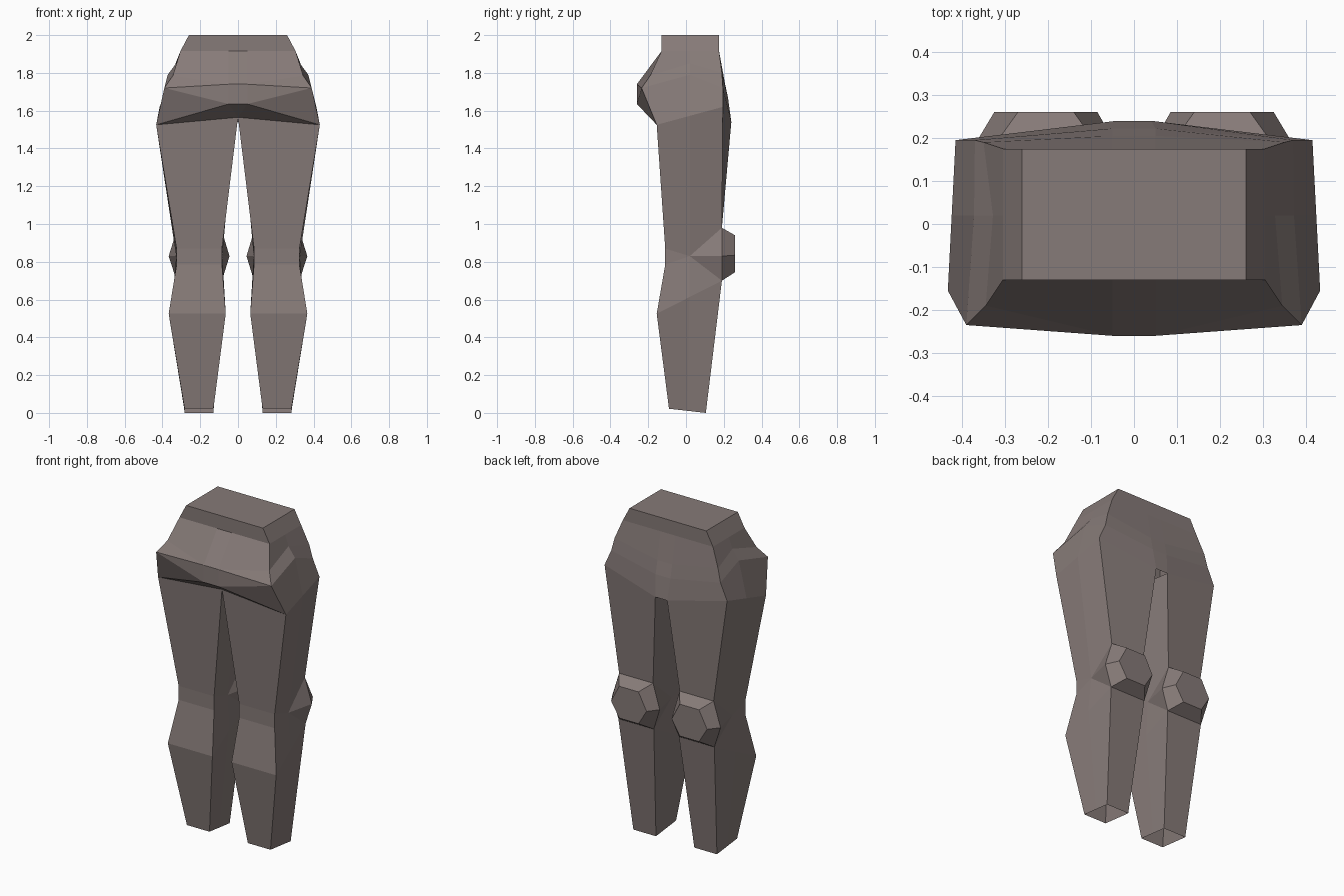
import bpy, bmesh
from mathutils import Vector

if "Cube" in bpy.data.objects:
    bpy.data.objects.remove(bpy.data.objects["Cube"])

cloth = bpy.data.materials.new("brown_grey")
cloth.diffuse_color = (.24, .197, .188, 1)
cloth.use_nodes = True
cloth.node_tree.nodes["Principled BSDF"].inputs["Base Color"].default_value = cloth.diffuse_color


def build(name, rings, cap_start=False, cap_end=False, skip=(), split=()):
    """Loft closed rings of points into a flat-shaded object.
    Quads listed in split are cut in two: +1 and -1 choose the diagonal."""
    bm = bmesh.new()
    vs = [[bm.verts.new(p) for p in r] for r in rings]
    n = len(rings[0])
    cuts = dict(split)
    for i in range(len(rings) - 1):
        for j in range(n):
            if (i, j) in skip:
                continue
            k = (j + 1) % n
            a, b, c, d = vs[i][j], vs[i][k], vs[i + 1][k], vs[i + 1][j]
            cut = cuts.get((i, j), 0)
            if cut > 0:
                faces = [(a, b, c), (a, c, d)]
            elif cut < 0:
                faces = [(a, b, d), (b, c, d)]
            else:
                faces = [(a, b, c, d)]
            for f in faces:
                bm.faces.new(f)
    if cap_start:
        bm.faces.new(vs[0])
    if cap_end:
        bm.faces.new(vs[-1])
    bmesh.ops.remove_doubles(bm, verts=bm.verts[:], dist=0.0005)
    bmesh.ops.recalc_face_normals(bm, faces=bm.faces[:])
    me = bpy.data.meshes.new(name)
    bm.to_mesh(me)
    bm.free()
    me.materials.append(cloth)
    ob = bpy.data.objects.new(name, me)
    bpy.context.collection.objects.link(ob)
    return ob


def both(half):
    """Complete a half ring (front centre to back centre) by mirroring."""
    return half + [(-x, y, z) for x, y, z in reversed(half)]


def six(fi, fo, bo, bi, tips=None):
    """Four corners plus a point on the outer and inner sides."""
    fi, fo, bo, bi = map(Vector, (fi, fo, bo, bi))
    so, si = tips or ((fo + bo) / 2, (fi + bi) / 2)
    return [fi, fo, so, bo, bi, si]


# Hips: waistband, two belts of facets, and the leg hem line
hips = [
    [(.05, -.13, 2), (.26, -.13, 2), (.26, .02, 2), (.26, .175, 2), (.05, .175, 2)],
    [(.05, -.13, 1.915), (.305, -.13, 1.915), (.305, .02, 1.915),
     (.305, .175, 1.915), (.05, .175, 1.915)],
    [(.05, -.26, 1.74), (.345, -.19, 1.785), (.328, .02, 1.85),
     (.35, .19, 1.80), (.05, .205, 1.75)],
    [(.05, -.26, 1.635), (.39, -.235, 1.72), (.372, .02, 1.79),
     (.37, .195, 1.72), (.05, .222, 1.67)],
    [(0, -.155, 1.565), (.433, -.155, 1.525), (.424, .02, 1.5725),
     (.415, .195, 1.62), (.04, .24, 1.54)],
]
build("hips", [both(h) for h in hips], cap_start=True,
      split=[((2, 0), 1), ((3, 0), 1), ((2, 8), -1), ((3, 8), -1)])

# One leg: hem, above knee, knee, below knee, calf, open ankle
tips = (Vector((.327, .02, .83)), Vector((.083, .02, .83)))
leg = [
    six((0, -.155, 1.565), (.433, -.155, 1.525), (.415, .195, 1.62), (.04, .24, 1.54)),
    six((.085, -.11, .87), (.325, -.11, .87), (.32, .19, .98), (.09, .19, .98), tips),
    six((.085, -.11, .828), (.325, -.11, .828), (.367, .19, .83), (.045, .19, .83), tips),
    six((.085, -.11, .785), (.325, -.11, .785), (.325, .19, .70), (.085, .19, .70), tips),
    six((.065, -.155, .525), (.367, -.155, .525), (.325, .19, .70), (.085, .19, .70)),
    six((.13, -.09, .022), (.283, -.09, .022), (.283, .105, 0), (.13, .105, 0)),
]
# Knee pad: base follows the knee outline, outer face is a smaller hexagon
pad_base = [leg[1][3], leg[2][3], leg[3][3], leg[3][4], leg[2][4], leg[1][4]]
pad_face = [(.27, .26, .94), (.325, .26, .835), (.27, .26, .745),
            (.14, .26, .745), (.085, .26, .835), (.14, .26, .94)]

for side, s in (("right", 1), ("left", -1)):
    def flip(ring):
        return [(s * p[0], p[1], p[2]) for p in ring]
    build(side + "_leg", [flip(r) for r in leg], skip={(1, 3), (2, 3)})
    build(side + "_knee_pad", [flip(pad_base), flip(pad_face)], cap_end=True)
